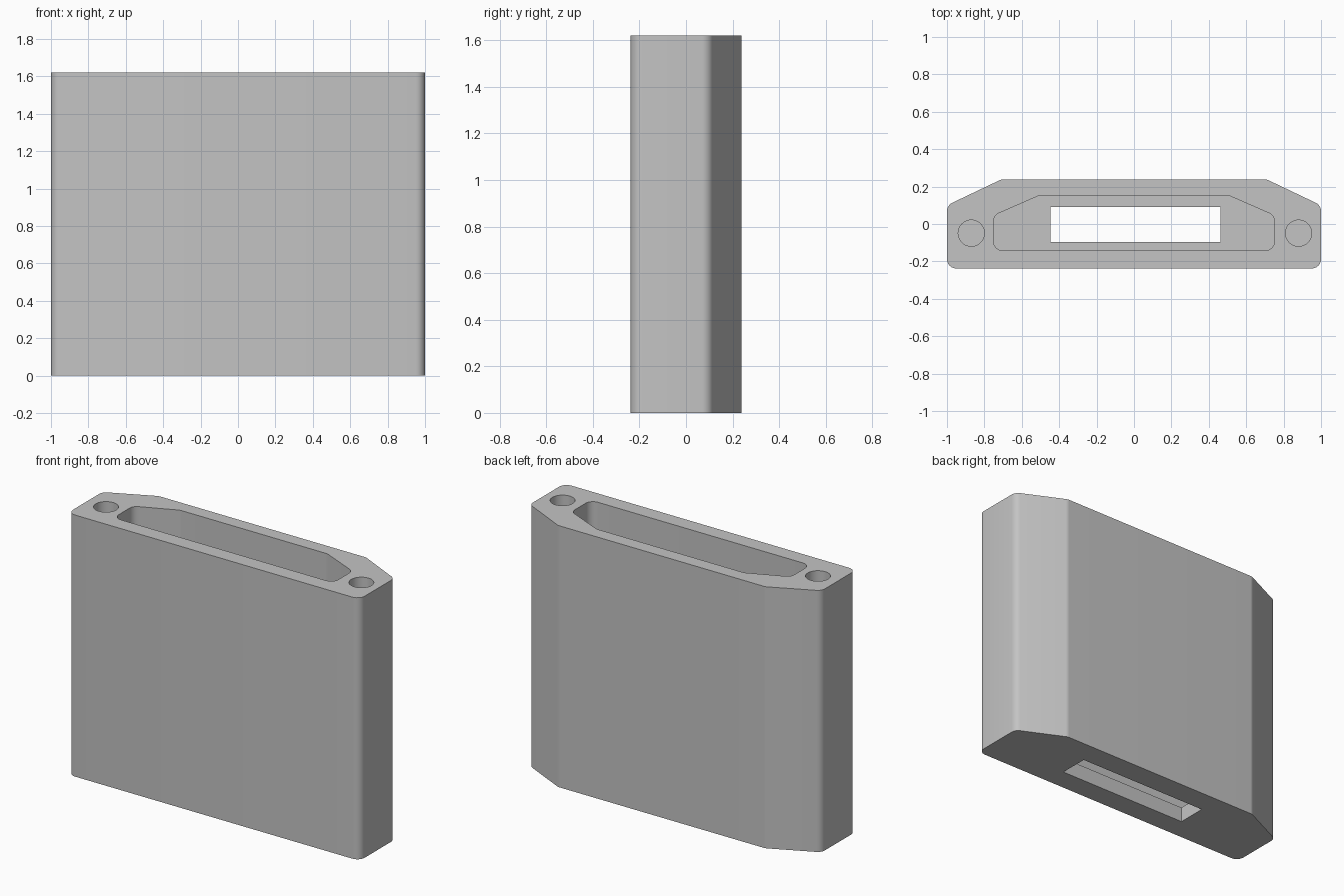
import bpy, bmesh, math
from mathutils import Vector

cube = bpy.data.objects.get("Cube")
if cube:
    bpy.data.objects.remove(cube, do_unlink=True)

HEIGHT, FLOOR, HOLE_DEPTH = 1.62, 0.095, 0.4

grey = bpy.data.materials.new("plain grey")
grey.use_nodes = True
colour = (0.55, 0.55, 0.55, 1)
grey.diffuse_color = colour
grey.node_tree.nodes["Principled BSDF"].inputs["Base Color"].default_value = colour


def round_corners(corners, radius, steps=6):
    """Replace every corner of a closed outline by a tangent arc."""
    points = []
    for i, corner in enumerate(corners):
        p = Vector(corner)
        a = (Vector(corners[i - 1]) - p).normalized()
        b = (Vector(corners[(i + 1) % len(corners)]) - p).normalized()
        half = a.angle(b) / 2
        centre = p + (a + b).normalized() * radius / math.sin(half)
        start = p + a * radius / math.tan(half) - centre
        end = p + b * radius / math.tan(half) - centre
        sweep = start.angle_signed(end)
        for k in range(steps + 1):
            t = -sweep * k / steps
            c, s = math.cos(t), math.sin(t)
            points.append(centre + Vector((start.x * c - start.y * s,
                                           start.x * s + start.y * c)))
    return points


def prism(name, outline, bottom, top):
    """Extrude a flat outline between two heights."""
    bm = bmesh.new()
    face = bm.faces.new([bm.verts.new((p[0], p[1], bottom)) for p in outline])
    grown = bmesh.ops.extrude_face_region(bm, geom=[face])["geom"]
    verts = [v for v in grown if isinstance(v, bmesh.types.BMVert)]
    bmesh.ops.translate(bm, verts=verts, vec=(0, 0, top - bottom))
    bmesh.ops.recalc_face_normals(bm, faces=bm.faces)
    mesh = bpy.data.meshes.new(name)
    bm.to_mesh(mesh)
    bm.free()
    mesh.materials.append(grey)
    obj = bpy.data.objects.new(name, mesh)
    bpy.context.collection.objects.link(obj)
    return obj


def chamfered(side, shoulder, front, cheek, back):
    """Half-hexagon outline: flat front, chamfered back corners."""
    return [(-side, front), (side, front), (side, cheek),
            (shoulder, back), (-shoulder, back), (-side, cheek)]


def circle(x, y, radius, sides=40):
    angles = [2 * math.pi * i / sides for i in range(sides)]
    return [(x + radius * math.cos(a), y + radius * math.sin(a)) for a in angles]


# Housing block
housing = prism("housing", round_corners(chamfered(1, 0.71, -0.238, 0.1, 0.238), 0.05),
                0, HEIGHT)

# Deep pocket, cable slot through the floor, and two blind screw holes
above = HEIGHT + 0.1
x0, x1, y0, y1 = -0.447, 0.463, -0.097, 0.09
cutters = [
    prism("pocket_cutter", round_corners(chamfered(0.752, 0.505, -0.142, 0.045, 0.153), 0.05),
          FLOOR, above),
    prism("slot_cutter", [(x0, y0), (x1, y0), (x1, y1), (x0, y1)], -0.1, FLOOR + 0.1),
]
for side, x in (("right", -0.87), ("left", 0.88)):
    cutters.append(prism(side + "_screw_hole_cutter", circle(x, -0.049, 0.07),
                         HEIGHT - HOLE_DEPTH, above))

bpy.ops.object.select_all(action="DESELECT")
bpy.context.view_layer.objects.active = housing
housing.select_set(True)
for cutter in cutters:
    cutter.hide_render = True
    mod = housing.modifiers.new(cutter.name, "BOOLEAN")
    mod.operation, mod.solver, mod.object = "DIFFERENCE", "EXACT", cutter
    bpy.ops.object.modifier_apply(modifier=mod.name)
    bpy.data.objects.remove(cutter, do_unlink=True)

bpy.ops.object.shade_smooth_by_angle(angle=math.radians(30))
